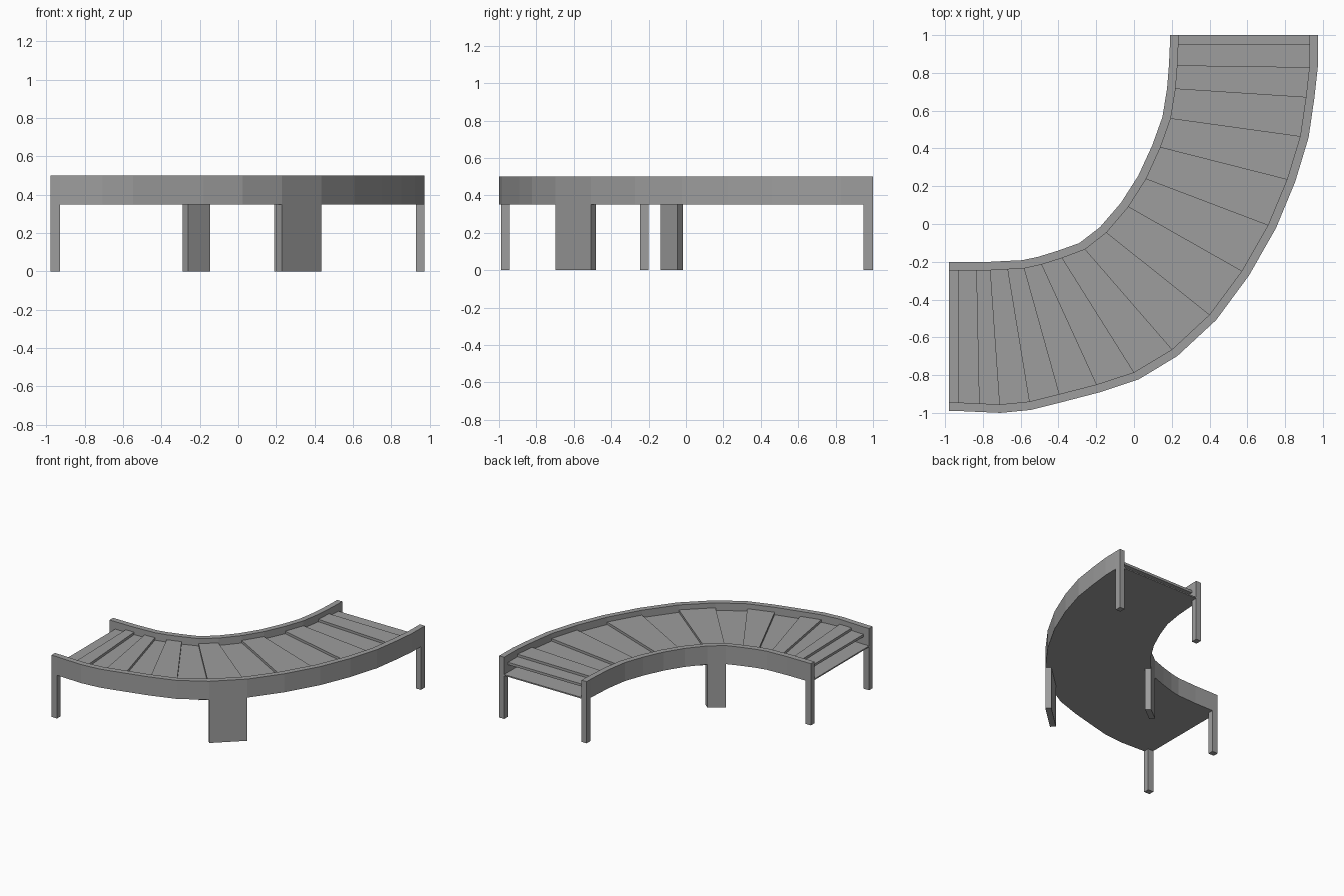
import bpy
import bmesh
from mathutils import Vector

cube = bpy.data.objects.get("Cube")
if cube:
    bpy.data.objects.remove(cube, do_unlink=True)

# Single painted metal colour
metal = bpy.data.materials.new("grey_metal")
metal.use_nodes = True
grey = (0.34, 0.34, 0.34, 1.0)
metal.diffuse_color = grey
metal.node_tree.nodes["Principled BSDF"].inputs["Base Color"].default_value = grey

# Stations along the bend: bed edge on the inside and on the outside of the curve
inner = [(-.98, -.245), (-.93, -.245), (-.835, -.245), (-.76, -.245), (-.67, -.24),
         (-.58, -.235), (-.49, -.215), (-.38, -.18), (-.26, -.135), (-.145, -.045),
         (-.03, .09), (.065, .24), (.14, .405), (.195, .56), (.22, .715),
         (.23, .84), (.235, .95), (.235, 1)]
outer = [(-.98, -.945), (-.93, -.945), (-.82, -.95), (-.71, -.955), (-.555, -.94),
         (-.395, -.9), (-.2, -.85), (0, -.785), (.2, -.665), (.4, -.48),
         (.57, -.25), (.71, -.005), (.81, .235), (.88, .465), (.91, .67),
         (.928, .83), (.93, .95), (.93, 1)]
inner = [Vector(p) for p in inner]
outer = [Vector(p) for p in outer]

RAIL_WIDTH = 0.045
RAIL_BOTTOM, RAIL_TOP = 0.35, 0.5


def widen(edge, opposite):
    """Push each edge point away from the opposite edge by the rail width."""
    return [p + (p - q).normalized() * RAIL_WIDTH for p, q in zip(edge, opposite)]


inner_rim = widen(inner, outer)
outer_rim = widen(outer, inner)


def strip(name, side_a, side_b, bottom, top):
    """Solid band between two matching edges, from bottom to top."""
    bm = bmesh.new()
    rings = []
    for a, b in zip(side_a, side_b):
        rings.append([bm.verts.new((p.x, p.y, z)) for p, z in
                      ((a, bottom), (b, bottom), (b, top), (a, top))])
    for r, s in zip(rings, rings[1:]):
        for i in range(4):
            j = (i + 1) % 4
            bm.faces.new((r[i], r[j], s[j], s[i]))
    bm.faces.new(rings[0])
    bm.faces.new(rings[-1])
    bmesh.ops.recalc_face_normals(bm, faces=bm.faces)
    mesh = bpy.data.meshes.new(name)
    bm.to_mesh(mesh)
    bm.free()
    mesh.materials.append(metal)
    obj = bpy.data.objects.new(name, mesh)
    bpy.context.collection.objects.link(obj)
    return obj


# Side rails and the closed floor of the bed
strip("inner_rail", inner, inner_rim, RAIL_BOTTOM, RAIL_TOP)
strip("outer_rail", outer, outer_rim, RAIL_BOTTOM, RAIL_TOP)
strip("bed_floor", inner, outer, RAIL_BOTTOM, RAIL_BOTTOM + 0.01)

# Slats across the bed, alternately low and high
last = len(inner) - 1
for i in range(1, last - 1):
    top = 0.44 if i % 2 else 0.46
    strip(f"slat_{i}", inner[i:i + 2], outer[i:i + 2], top - 0.02, top)

# Legs: the rail sections at both ends and mid-bend carried down to the ground
for place, i in (("start", 0), ("middle", 8), ("end", last - 1)):
    for side, edge, rim in (("inner", inner, inner_rim), ("outer", outer, outer_rim)):
        strip(f"{side}_{place}_leg", edge[i:i + 2], rim[i:i + 2], 0, RAIL_BOTTOM)
